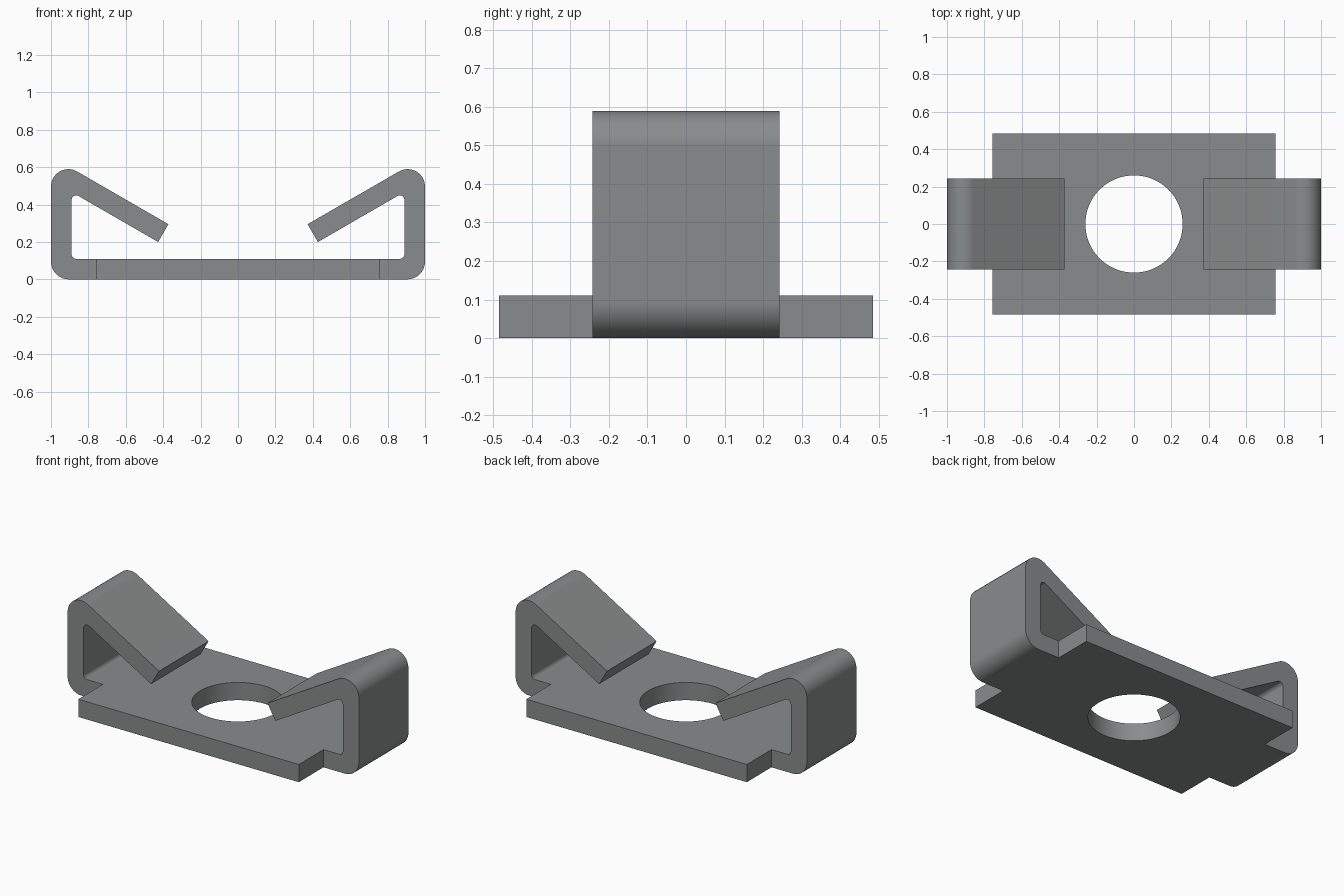
import bpy, bmesh
from math import radians, sin, cos, tan
from mathutils import Vector

cube = bpy.data.objects.get("Cube")
if cube:
    bpy.data.objects.remove(cube, do_unlink=True)

THICK = 0.11                    # sheet thickness
PLATE_X, PLATE_Y = 0.757, 0.485  # plate half sizes
ARM_Y = 0.243                   # arm half width
HOLE_R = 0.26
SLOPE = radians(30)
TIP = Vector((0.372, 0.295))    # upper corner of the arm's free end

steel = bpy.data.materials.new("grey steel")
steel.use_nodes = True
colour = (0.25, 0.265, 0.265, 1)
steel.diffuse_color = colour
steel.node_tree.nodes["Principled BSDF"].inputs["Base Color"].default_value = colour


def fillet(before, corner, after, radius, steps=10):
    """Points of a round between two straight edges."""
    a, b = (before - corner).normalized(), (after - corner).normalized()
    half = a.angle(b) / 2
    centre = corner + (a + b).normalized() * (radius / sin(half))
    start = corner + a * (radius / tan(half)) - centre
    end = corner + b * (radius / tan(half)) - centre
    sweep = start.angle(end)
    return [centre + (start * sin((1 - i / steps) * sweep) + end * sin(i / steps * sweep)) / sin(sweep)
            for i in range(steps + 1)]


def prism(bm, lower, upper, open_walls):
    """Joins two matching outlines, leaving the listed walls open."""
    lo = [bm.verts.new(p) for p in lower]
    hi = [bm.verts.new(p) for p in upper]
    bm.faces.new(lo)
    bm.faces.new(hi)
    n = len(lo)
    for i in range(n):
        if i not in open_walls:
            j = (i + 1) % n
            bm.faces.new((lo[i], lo[j], hi[j], hi[i]))


# Arm profile: out along the base, up the side, back down the sloped tongue
direction = Vector((cos(SLOPE), sin(SLOPE)))
inner_tip = TIP + Vector((sin(SLOPE), -cos(SLOPE))) * THICK


def on_slope(point, x):
    return Vector((x, point.y + (x - point.x) * tan(SLOPE)))


root_low, root_high = Vector((PLATE_X, 0)), Vector((PLATE_X, THICK))
out_low, out_high = Vector((1, 0)), on_slope(TIP, 1)
in_low, in_high = Vector((1 - THICK, THICK)), on_slope(inner_tip, 1 - THICK)
profile = [root_low]
profile += fillet(root_low, out_low, out_high, 0.095)
profile += fillet(out_low, out_high, TIP, 0.093)
profile += [TIP, inner_tip]
profile += fillet(inner_tip, in_high, in_low, 0.025)
profile += fillet(in_high, in_low, root_high, 0.025)
profile.append(root_high)

# Plate with both arms, welded into one sheet
bm = bmesh.new()
outline = [(PLATE_X, -ARM_Y), (PLATE_X, ARM_Y), (PLATE_X, PLATE_Y), (-PLATE_X, PLATE_Y),
           (-PLATE_X, ARM_Y), (-PLATE_X, -ARM_Y), (-PLATE_X, -PLATE_Y), (PLATE_X, -PLATE_Y)]
prism(bm, [(x, y, 0) for x, y in outline], [(x, y, THICK) for x, y in outline], {0, 4})
for side in (1, -1):
    prism(bm, [(side * p.x, -ARM_Y, p.y) for p in profile],
          [(side * p.x, ARM_Y, p.y) for p in profile], {len(profile) - 1})
bmesh.ops.remove_doubles(bm, verts=bm.verts, dist=0.0001)
bmesh.ops.recalc_face_normals(bm, faces=bm.faces)
bmesh.ops.dissolve_limit(bm, angle_limit=radians(0.2), verts=bm.verts, edges=bm.edges)
mesh = bpy.data.meshes.new("spring_clip")
bm.to_mesh(mesh)
bm.free()
mesh.materials.append(steel)
clip = bpy.data.objects.new("spring_clip", mesh)
bpy.context.collection.objects.link(clip)

# Round hole through the plate
bpy.ops.mesh.primitive_cylinder_add(vertices=64, radius=HOLE_R, depth=THICK * 2, location=(0, 0, THICK / 2))
cutter = bpy.context.object
cutter.name = "hole_cutter"
cutter.hide_render = True
cutter.data.materials.append(steel)
cut = clip.modifiers.new("hole", "BOOLEAN")
cut.operation = "DIFFERENCE"
cut.solver = "EXACT"
cut.object = cutter
bpy.ops.object.select_all(action="DESELECT")
clip.select_set(True)
bpy.context.view_layer.objects.active = clip
bpy.ops.object.modifier_apply(modifier=cut.name)
bpy.data.objects.remove(cutter, do_unlink=True)

# Smooth bends with flat faces kept flat
bpy.ops.object.shade_smooth_by_angle(angle=radians(30))
weighted = clip.modifiers.new("flat_faces", "WEIGHTED_NORMAL")
weighted.keep_sharp = True
